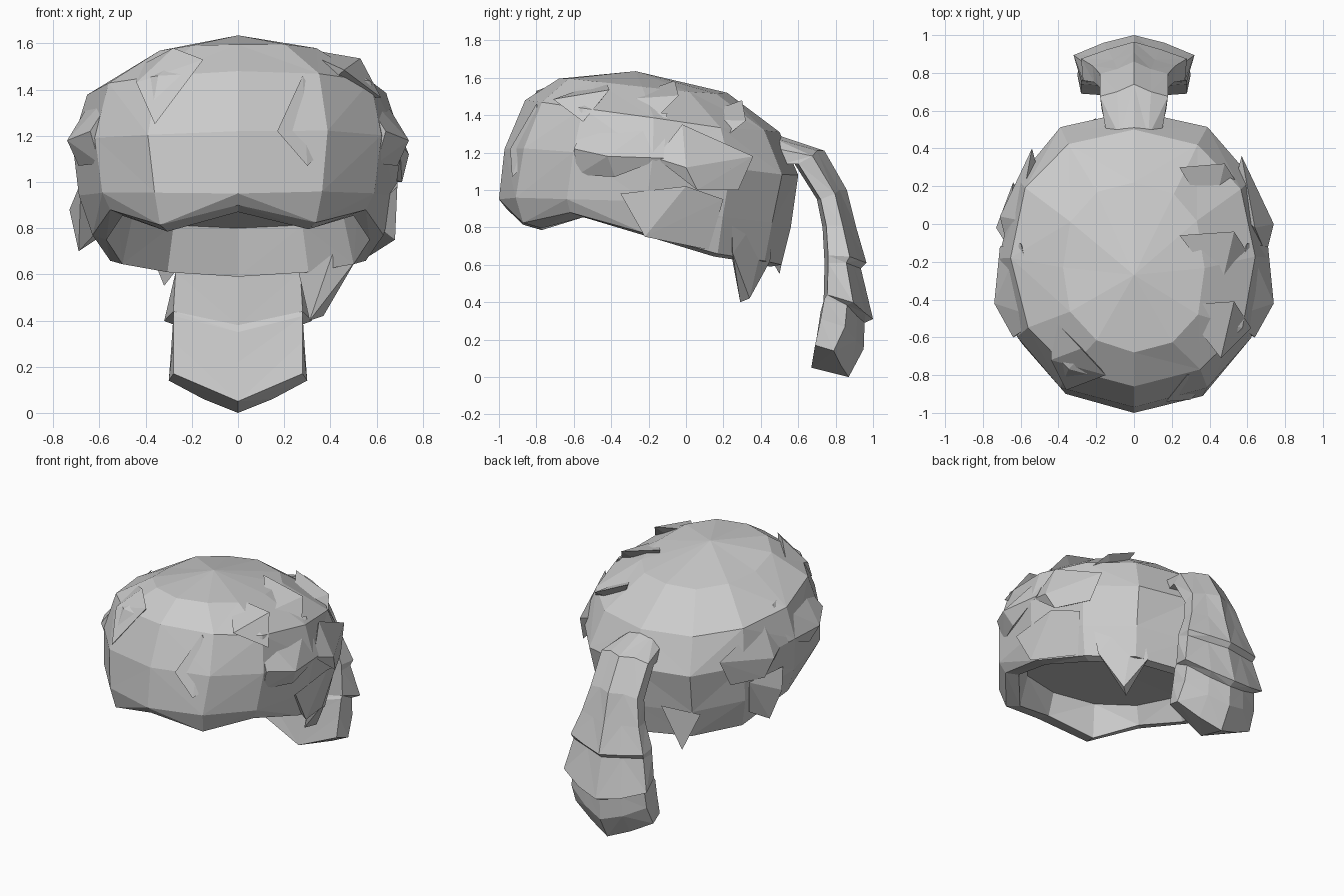
import bpy, bmesh, math, random

random.seed(4)
SEG = 12


def finish(name, bm):
    bmesh.ops.recalc_face_normals(bm, faces=bm.faces)
    me = bpy.data.meshes.new(name)
    bm.to_mesh(me)
    bm.free()
    ob = bpy.data.objects.new(name, me)
    bpy.context.collection.objects.link(ob)
    return ob


def bridge(bm, a, b):
    n = len(a)
    for i in range(n):
        j = (i + 1) % n
        if i % 2:
            tris = ((a[i], a[j], b[j]), (a[i], b[j], b[i]))
        else:
            tris = ((a[i], a[j], b[i]), (a[j], b[j], b[i]))
        for t in tris:
            bm.faces.new(t)


# Hollow cap of hair: rings of (front y, back y, half width, front z, side z, back z)
RINGS = [
    (-0.80, 0.42, 0.52, 1.02, 0.91, 0.80),   # inner band, top
    (-0.85, 0.45, 0.57, 0.87, 0.75, 0.59),   # inner rim
    (-0.96, 0.51, 0.63, 0.90, 0.77, 0.60),   # outer rim
    (-1.00, 0.56, 0.68, 0.95, 0.94, 0.80),
    (-0.97, 0.60, 0.71, 1.22, 1.17, 1.08),
    (-0.86, 0.50, 0.645, 1.48, 1.38, 1.31),
    (-0.68, 0.22, 0.38, 1.595, 1.545, 1.52),
]
RIM_SHIFT = {1: -0.06, 11: -0.07, 2: 0.04, 10: 0.04, 4: -0.02, 8: -0.02}


def cap_ring(bm, k, r):
    yf, yb, hw, zf, zm, zb = r
    verts = []
    for i in range(SEG):
        a = math.tau * i / SEG
        s, c = math.sin(a), -math.cos(a)
        s = math.copysign(abs(s) ** 0.9, s)
        c = math.copysign(abs(c) ** 0.9, c) if abs(c) > 1e-6 else 0
        y = (yf + yb) / 2 + c * (yb - yf) / 2
        z = zm + (c * (zb - zm) if c > 0 else -c * (zf - zm))
        if k in (1, 2):
            z += RIM_SHIFT.get(i, 0)
        j = 0.01 if k > 2 and i not in (0, SEG // 2) else 0
        verts.append(bm.verts.new((s * hw + random.uniform(-j, j),
                                   y + random.uniform(-j, j),
                                   z + random.uniform(-j, j))))
    return verts


bm = bmesh.new()
loops = [cap_ring(bm, k, r) for k, r in enumerate(RINGS)]
for a, b in zip(loops, loops[1:]):
    bridge(bm, a, b)
for loop, tip in ((loops[0], (0, -0.2, 0.92)), (loops[-1], (0, -0.27, 1.635))):
    v = bm.verts.new(tip)
    for i in range(SEG):
        bm.faces.new((loop[i], loop[(i + 1) % SEG], v))
finish("hair_cap", bm)


# Angular locks: convex wedges half sunk into the cap
def lock(name, pts, mirror=False):
    bm = bmesh.new()
    for x, y, z in pts:
        bm.verts.new((-x if mirror else x, y, z))
    out = bmesh.ops.convex_hull(bm, input=bm.verts[:])
    junk = [g for g in out["geom_interior"] if isinstance(g, bmesh.types.BMVert)]
    bmesh.ops.delete(bm, geom=junk, context="VERTS")
    finish(name, bm)


temple = [(0.50, -0.50, 1.44), (0.64, -0.60, 1.22), (0.74, -0.42, 1.18), (0.71, -0.12, 1.17),
          (0.60, -0.58, 1.08), (0.69, -0.38, 1.07), (0.60, -0.10, 1.41), (0.5, -0.3, 1.3)]
lock("right_temple_lock", temple)
lock("left_temple_lock", temple, True)

ear = [(0.64, -0.02, 1.35), (0.74, 0.0, 1.12), (0.71, 0.06, 1.0), (0.57, 0.36, 1.18),
       (0.60, 0.28, 1.0), (0.70, -0.16, 1.17), (0.5, 0.1, 1.1)]
lock("right_ear_lock", ear)
lock("left_ear_lock", [(x - 0.03, y + 0.04, z) for x, y, z in ear], True)

lock("right_side_lock", [(0.69, -0.35, 0.98), (0.69, 0.0, 1.02), (0.68, -0.22, 0.75),
                         (0.57, 0.12, 0.68), (0.62, 0.20, 0.95), (0.55, -0.2, 0.85)])
lock("left_side_lock", [(-0.68, -0.1, 1.0), (-0.64, 0.22, 1.0), (-0.73, -0.02, 0.88),
                        (-0.69, 0.06, 0.70), (-0.60, 0.16, 0.76), (-0.55, 0.05, 0.85)])
lock("right_nape_lock", [(0.57, 0.24, 0.98), (0.36, 0.47, 0.98), (0.51, 0.25, 0.66),
                         (0.26, 0.45, 0.62), (0.31, 0.29, 0.40), (0.37, 0.34, 0.42),
                         (0.42, 0.23, 0.72)])
lock("left_nape_lock", [(-0.20, 0.56, 0.85), (-0.42, 0.44, 0.8), (-0.32, 0.50, 0.55),
                        (-0.25, 0.45, 0.64)])

# Crown layers whose points reach in toward the parting
for n, (y, z) in enumerate([(-0.43, 1.585), (-0.06, 1.585), (0.30, 1.48)]):
    dx = -0.05 if n == 2 else 0
    lock(f"crown_lock_{n}", [(0.24, y, z), (0.53 + dx, y + 0.02, z - 0.05 - 0.03 * n),
                             (0.46 + dx, y - 0.28, z - 0.10), (0.62 + dx, y - 0.12, z - 0.22),
                             (0.35, y - 0.1, z - 0.2)])
lock("fringe_lock", [(-0.28, -0.66, 1.58), (-0.43, -0.50, 1.50), (-0.44, -0.72, 1.43),
                     (-0.36, -0.88, 1.25), (-0.15, -0.80, 1.53), (-0.3, -0.6, 1.35)])
lock("right_fringe_lock", [(0.28, -0.80, 1.46), (0.30, -0.93, 1.07), (0.44, -0.78, 1.2),
                           (0.17, -0.94, 1.22), (0.35, -0.68, 1.3)])

# Ponytail: (inner y, inner z, outer y, outer z, inner half width, outer half width, side rise)
TAIL = [
    (0.50, 1.16, 0.50, 1.29, 0.15, 0.15, -0.02),
    (0.58, 1.14, 0.74, 1.21, 0.17, 0.18, 0.00),
    (0.70, 0.95, 0.86, 1.00, 0.18, 0.18, 0.00),
    (0.73, 0.80, 0.91, 0.80, 0.21, 0.22, 0.01),
    (0.74, 0.62, 0.965, 0.61, 0.27, 0.28, 0.03),
    (0.74, 0.58, 0.935, 0.58, 0.27, 0.27, 0.03),
    (0.735, 0.38, 1.00, 0.31, 0.28, 0.32, 0.06),
    (0.72, 0.35, 0.955, 0.29, 0.28, 0.28, 0.07),
    (0.70, 0.22, 0.95, 0.15, 0.28, 0.29, 0.09),
    (0.67, 0.05, 0.87, 0.00, 0.28, 0.30, 0.12),
]
bm = bmesh.new()
prev = None
for yi, zi, yo, zo, wi, w, d in TAIL:
    ym, zm = yi * 0.4 + yo * 0.6, zi * 0.4 + zo * 0.6
    half = [(wi, yi + 0.02, zi + d), (w, ym, zm + d), (w * 0.5, yo - 0.04, zo + d * 0.5)]
    pts = [(0, yi, zi)] + half + [(0, yo, zo)] + [(-x, y, z) for x, y, z in reversed(half)]
    ring = [bm.verts.new(p) for p in pts]
    if prev:
        bridge(bm, prev, ring)
    else:
        bm.faces.new(ring)
    prev = ring
# Close the pointed end symmetrically
for i in range(3):
    bm.faces.new((prev[0], prev[i + 1], prev[i + 2]))
    bm.faces.new((prev[0], prev[-i - 2], prev[-i - 1]))
finish("ponytail", bm)
